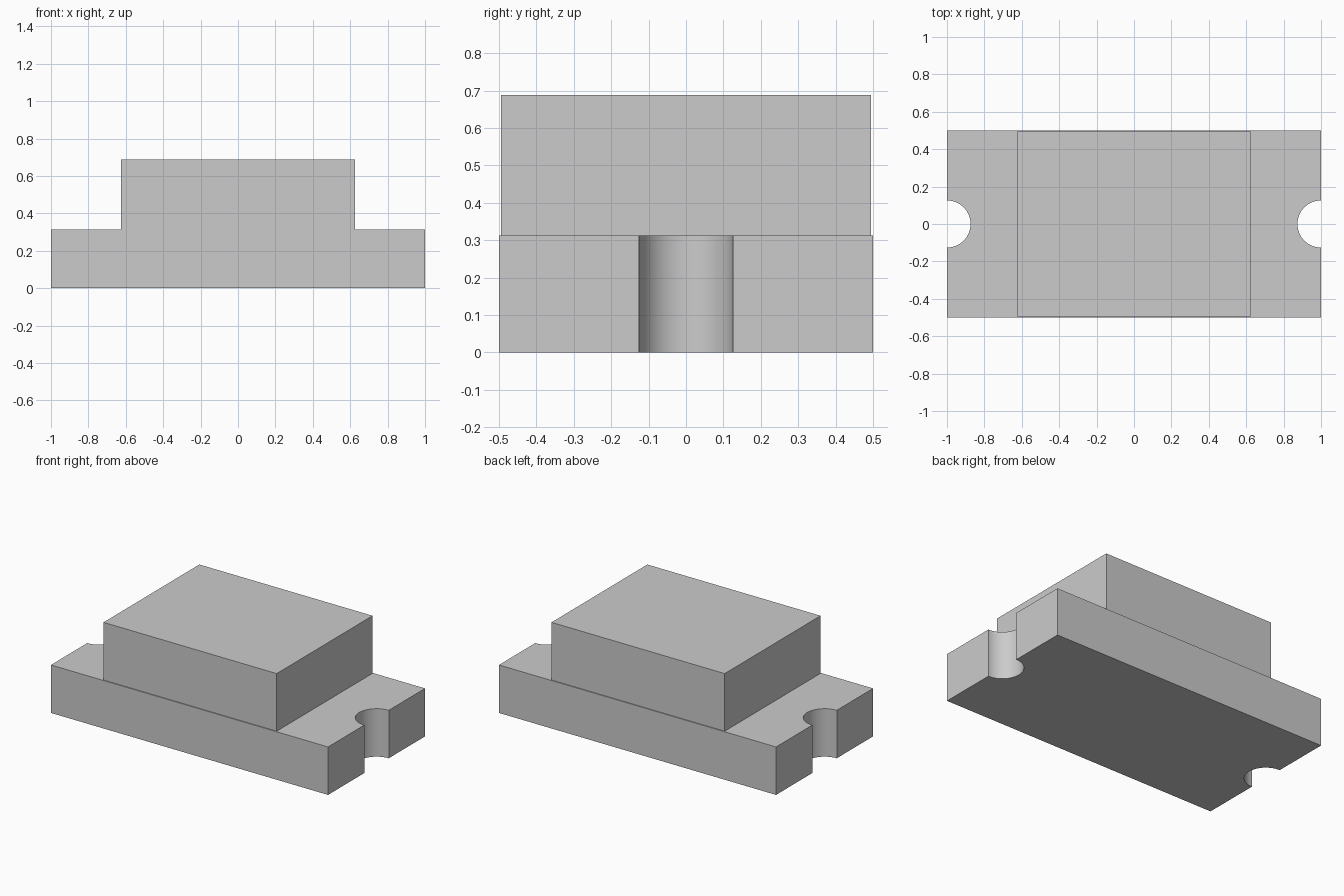
import bpy
import bmesh
from math import pi, sin, cos

if "Cube" in bpy.data.objects:
    bpy.data.objects.remove(bpy.data.objects["Cube"])

LENGTH, WIDTH, BASE_H = 2.0, 1.0, 0.313
BODY_L, BODY_W, TOP = 1.25, 0.988, 0.689
NOTCH_R, STEPS = 0.126, 32

grey = bpy.data.materials.new("light_grey")
grey.use_nodes = True
colour = (0.6, 0.6, 0.6, 1)
grey.diffuse_color = colour
grey.node_tree.nodes["Principled BSDF"].inputs["Base Color"].default_value = colour


def extrude_outline(name, outline, z0, z1):
    """Closed solid from a counter-clockwise outline."""
    bm = bmesh.new()
    face = bm.faces.new([bm.verts.new((x, y, z0)) for x, y in outline])
    result = bmesh.ops.extrude_face_region(bm, geom=[face], use_keep_orig=True)
    top = [g for g in result["geom"] if isinstance(g, bmesh.types.BMVert)]
    bmesh.ops.translate(bm, verts=top, vec=(0, 0, z1 - z0))
    bmesh.ops.recalc_face_normals(bm, faces=bm.faces)
    mesh = bpy.data.meshes.new(name)
    bm.to_mesh(mesh)
    bm.free()
    mesh.materials.append(grey)
    obj = bpy.data.objects.new(name, mesh)
    bpy.context.collection.objects.link(obj)
    return obj


def half_outline():
    """Right end of the base: corner, round notch, corner."""
    x, y = LENGTH / 2, WIDTH / 2
    angles = [-pi / 2 - pi * i / STEPS for i in range(STEPS + 1)]
    arc = [(x + NOTCH_R * cos(a), NOTCH_R * sin(a)) for a in angles]
    return [(x, -y)] + arc + [(x, y)]


# Base slab with a half-round notch in each end
end = half_outline()
base = extrude_outline("base_slab", end + [(-x, -y) for x, y in end], 0, BASE_H)
bpy.ops.object.select_all(action="DESELECT")
base.select_set(True)
bpy.context.view_layer.objects.active = base
bpy.ops.object.shade_smooth_by_angle(angle=pi / 6)

# Raised block on the slab
bx, by = BODY_L / 2, BODY_W / 2
extrude_outline("raised_block", [(-bx, -by), (bx, -by), (bx, by), (-bx, by)], BASE_H, TOP)
